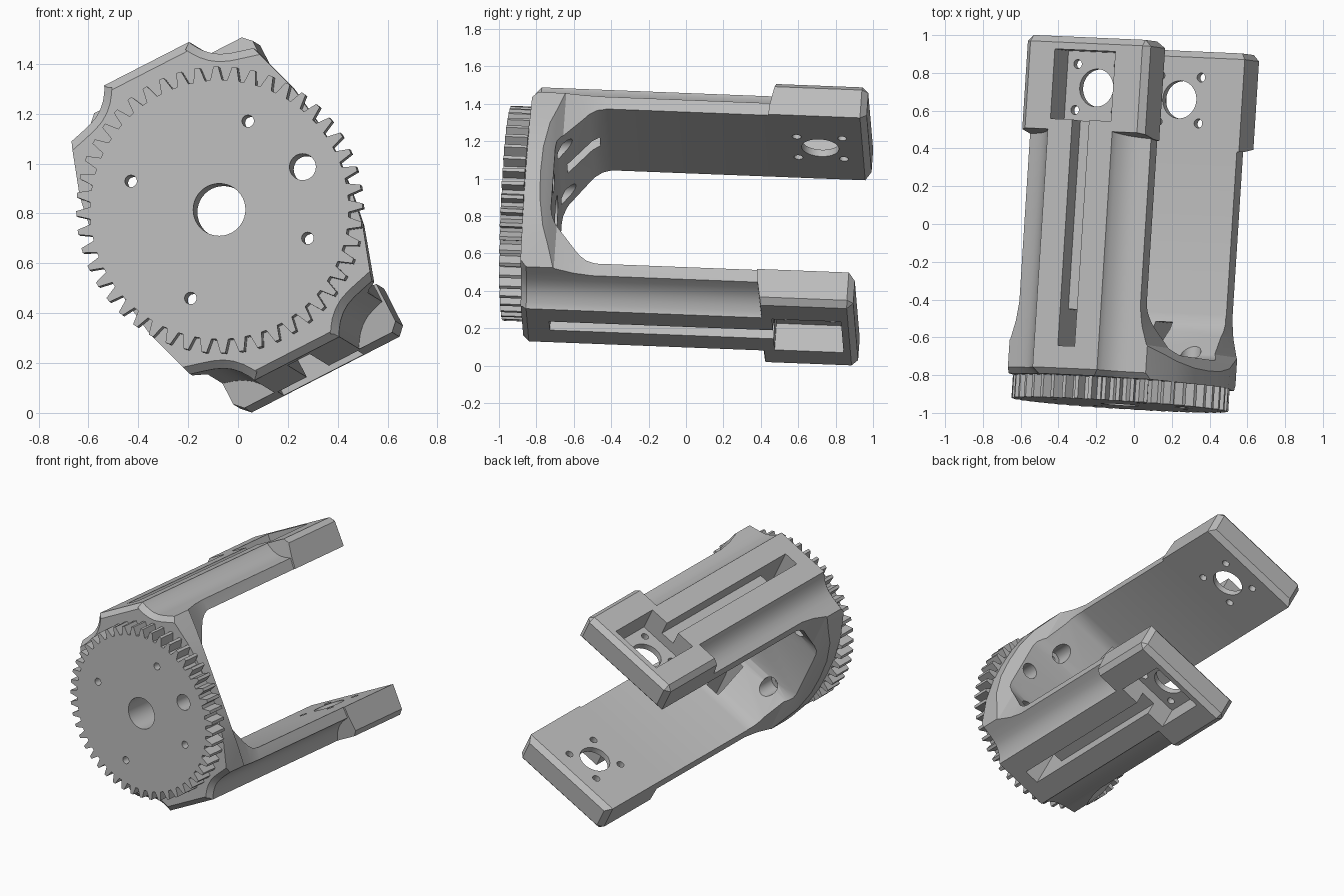
import bpy, bmesh, math
from mathutils import Matrix, Vector

cube = bpy.data.objects.get("Cube")
if cube:
    bpy.data.objects.remove(cube, do_unlink=True)

grey = bpy.data.materials.new("plain grey")
grey.use_nodes = True
grey.diffuse_color = (0.5, 0.5, 0.5, 1)
grey.node_tree.nodes["Principled BSDF"].inputs["Base Color"].default_value = (0.5, 0.5, 0.5, 1)

# Working frame: x across the arms, y along the gear axis, z from arm to arm
axis = Vector((0.064, 1, -0.039)).normalized()
across = Vector((0.891, 0, 0.454))
across = (across - axis * across.dot(axis)).normalized()
up = across.cross(axis)
PLACE = Matrix((across, axis, up)).transposed().to_4x4()
PLACE.translation = (-0.075, -0.957, 0.815)


def new_object(name, bm):
    bmesh.ops.recalc_face_normals(bm, faces=bm.faces)
    mesh = bpy.data.meshes.new(name)
    bm.to_mesh(mesh)
    bm.free()
    mesh.materials.append(grey)
    obj = bpy.data.objects.new(name, mesh)
    bpy.context.collection.objects.link(obj)
    return obj


def prism(name, points, normal, lo, hi):
    """Extrude a 2D outline along one axis from lo to hi."""
    def spot(a, b, c):
        return {"x": (c, a, b), "y": (a, c, b), "z": (a, b, c)}[normal]
    bm = bmesh.new()
    face = bm.faces.new([bm.verts.new(spot(a, b, lo)) for a, b in points])
    solid = bmesh.ops.extrude_face_region(bm, geom=[face])
    moved = [v for v in solid["geom"] if isinstance(v, bmesh.types.BMVert)]
    bmesh.ops.translate(bm, verts=moved, vec=spot(0, 0, hi - lo))
    return new_object(name, bm)


def box(name, x, y, z):
    corners = [(x[0], y[0]), (x[1], y[0]), (x[1], y[1]), (x[0], y[1])]
    return prism(name, corners, "z", *z)


def rod(a, b, radius, normal, lo, hi):
    turn = [math.tau * i / 40 for i in range(40)]
    ring = [(a + radius * math.cos(t), b + radius * math.sin(t)) for t in turn]
    return prism("cutter", ring, normal, lo, hi)


def combine(obj, other, operation):
    mod = obj.modifiers.new("combine", "BOOLEAN")
    mod.operation, mod.solver, mod.object = operation, "EXACT", other
    bpy.context.view_layer.objects.active = obj
    bpy.ops.object.modifier_apply(modifier=mod.name)
    bpy.data.objects.remove(other, do_unlink=True)


def chamfer(obj, rule, size):
    """Cut a flat chamfer on every edge whose two end points pass the rule."""
    bm = bmesh.new()
    bm.from_mesh(obj.data)
    edges = [e for e in bm.edges if rule(e.verts[0].co, e.verts[1].co)]
    bmesh.ops.bevel(bm, geom=edges, offset=size, segments=1, affect="EDGES")
    bm.to_mesh(obj.data)
    bm.free()


def span(s, a, b):
    return tuple(sorted((s * a, s * b)))


FRONT, IN, OUT, END = 0.12, 0.465, 0.665, 1.91

# Fork: side profile, crossed with the coved front outline and the flared plan
side = [(FRONT, OUT), (END - 0.05, OUT), (END - 0.05, IN), (0.52, IN),
        (0.47, 0.452), (0.43, 0.425), (0.29, 0.26), (0.27, 0.22), (0.265, 0.18)]
fork = prism("fork", side + [(y, -z) for y, z in reversed(side)], "x", -0.6, 0.6)

quarter = [(0.51, 0.0), (0.505, 0.15), (0.48, 0.31), (0.41, 0.525), (0.36, 0.538),
           (0.317, 0.55), (0.28, 0.565), (0.25, 0.585), (0.225, 0.61), (0.207, 0.635),
           (0.195, 0.655), (0.18, 0.7)]
right = [(x, -z) for x, z in reversed(quarter[1:])] + quarter
outline = right + [(-x, z) for x, z in reversed(right)]
combine(fork, prism("outline", outline, "y", 0.0, 2.0), "INTERSECT")

plan = [(0.53, 0.0), (0.53, 0.18), (0.45, 0.26), (0.405, 0.3), (0.375, 0.4), (0.36, 0.5),
        (0.36, 2.0)]
combine(fork, prism("plan", plan + [(-x, y) for x, y in reversed(plan)], "z", -1, 1), "INTERSECT")

# Front rim above and below the gear
chamfer(fork, lambda a, b: max(a.y, b.y) < FRONT + 0.001 and min(abs(a.z), abs(b.z)) > 0.5
        and a.z * b.z > 0, 0.032)

for s in (1, -1):
    # Thick end block with a sloped shoulder and a chamfered end face
    block_side = [(1.385, IN), (1.39, 0.53), (1.415, OUT), (END, OUT), (END, IN)]
    block = prism("block", [(y, s * z) for y, z in block_side], "x", -0.36, 0.372)
    chamfer(block, lambda a, b: min(a.y, b.y) > END - 0.01
            or (min(abs(a.z), abs(b.z)) > OUT - 0.01 and abs(a.x - b.x) < 0.01), 0.033)
    combine(fork, block, "UNION")
    # Motor pocket, cable channel and cable opening
    for x, y, z in ((0.18, (1.47, 1.84), 0.505), (0.05, (0.27, 1.6), 0.57),
                    (0.05, (0.27, 0.47), 0.28)):
        combine(fork, box("cutter", (-x, x), y, span(s, z, 0.8)), "DIFFERENCE")
    # Shaft hole with four screw holes
    combine(fork, rod(0, 1.65, 0.1, "z", *span(s, 0.4, 0.8)), "DIFFERENCE")
    for x in (-0.12, 0.12):
        for y in (-0.122, 0.122):
            combine(fork, rod(x, 1.65 + y, 0.024, "z", *span(s, 0.4, 0.6)), "DIFFERENCE")

# Gear: trapezoid teeth around a disc
TEETH, TIP, ROOT = 48, 0.575, 0.52
teeth = []
for i in range(TEETH):
    for part, radius in ((0.0, ROOT), (0.24, ROOT), (0.46, TIP), (0.72, TIP), (0.94, ROOT)):
        t = math.tau * (i + part) / TEETH
        teeth.append((radius * math.cos(t), radius * math.sin(t)))
gear = prism("gear", teeth, "y", 0.0, FRONT + 0.001)

# Bores shared by the gear and the fork, screw holes widened on the inside
bores = [(0, 0, 0.105), (0.376, 0, 0.053)]
screws = [(x, z) for x in (-0.264, 0.264) for z in (-0.264, 0.264)]
for part in (gear, fork):
    for x, z, r in bores + [(x, z, 0.024) for x, z in screws]:
        combine(part, rod(x, z, r, "y", -0.1, 0.6), "DIFFERENCE")
for x, z in screws:
    combine(fork, rod(x, z, 0.055, "y", 0.2, 0.6), "DIFFERENCE")

# Tilt everything into its resting pose
for part in (fork, gear):
    part.data.transform(PLACE)
    bpy.ops.object.select_all(action="DESELECT")
    part.select_set(True)
    bpy.context.view_layer.objects.active = part
    bpy.ops.object.shade_smooth_by_angle(angle=math.radians(28))
